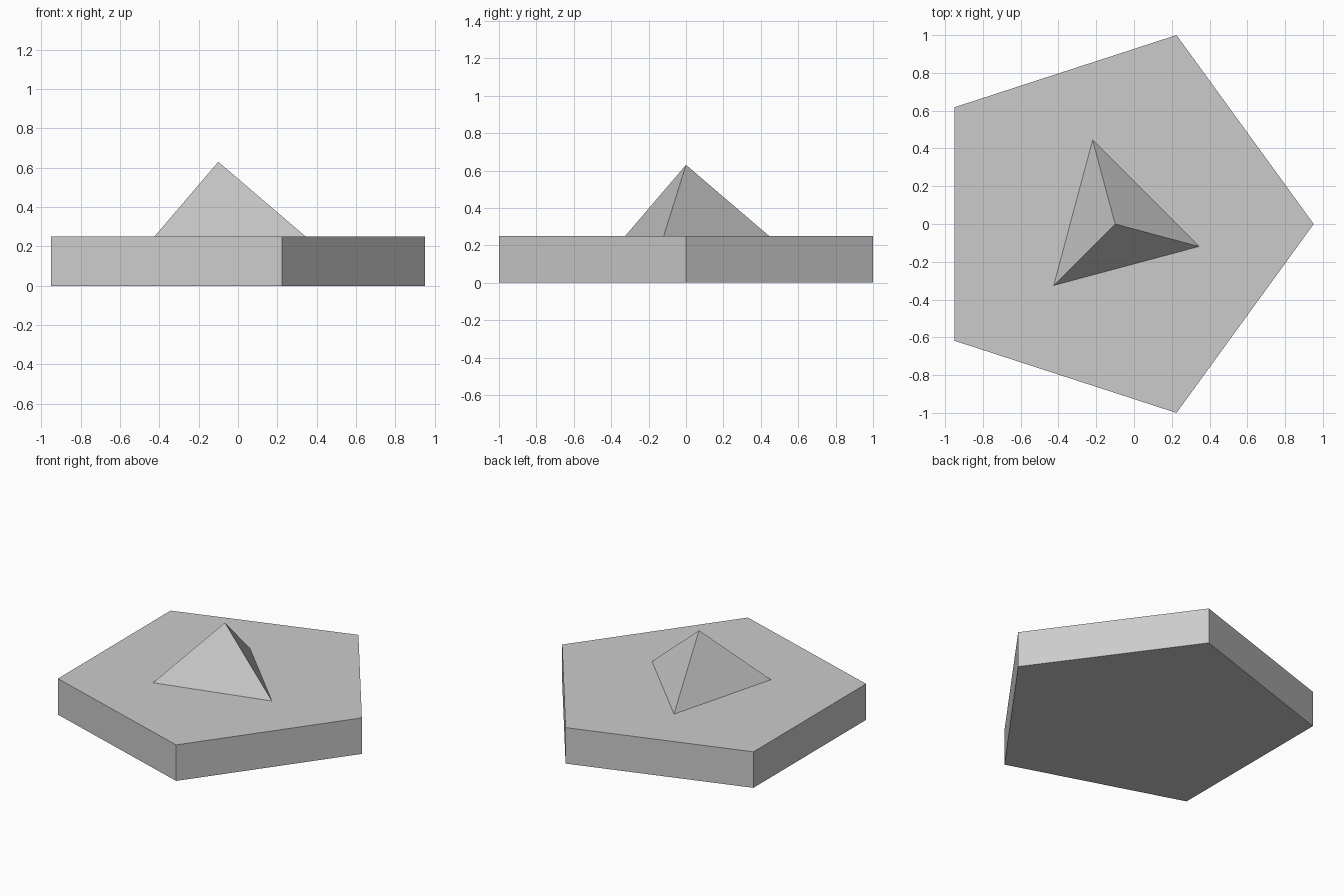
import bpy
from math import radians

cube = bpy.data.objects.get("Cube")
if cube:
    bpy.data.objects.remove(cube, do_unlink=True)

# Single plain grey
grey = bpy.data.materials.new("plain grey")
grey.use_nodes = True
colour = (0.6, 0.6, 0.6, 1)
grey.diffuse_color = colour
grey.node_tree.nodes["Principled BSDF"].inputs["Base Color"].default_value = colour

CENTRE_X = -0.1


def add_solid(name, sides, radius, top_radius, bottom, height, first_angle):
    """Flat-sided prism or pyramid whose first corner points at first_angle from +x."""
    bpy.ops.mesh.primitive_cone_add(
        vertices=sides, radius1=radius, radius2=top_radius, depth=height,
        location=(CENTRE_X, 0, bottom + height / 2),
        rotation=(0, 0, radians(first_angle - 90)))
    solid = bpy.context.object
    # The primitive's first corner lies on +y
    solid.name = name
    solid.data.materials.append(grey)
    return solid


# Five-sided slab
add_solid("pentagon_base", 5, 1.0515, 1.0515, 0, 0.25, 0)

# Three-sided peak on the slab
add_solid("pyramid_peak", 3, 0.46, 0, 0.25, 0.38, 105)
